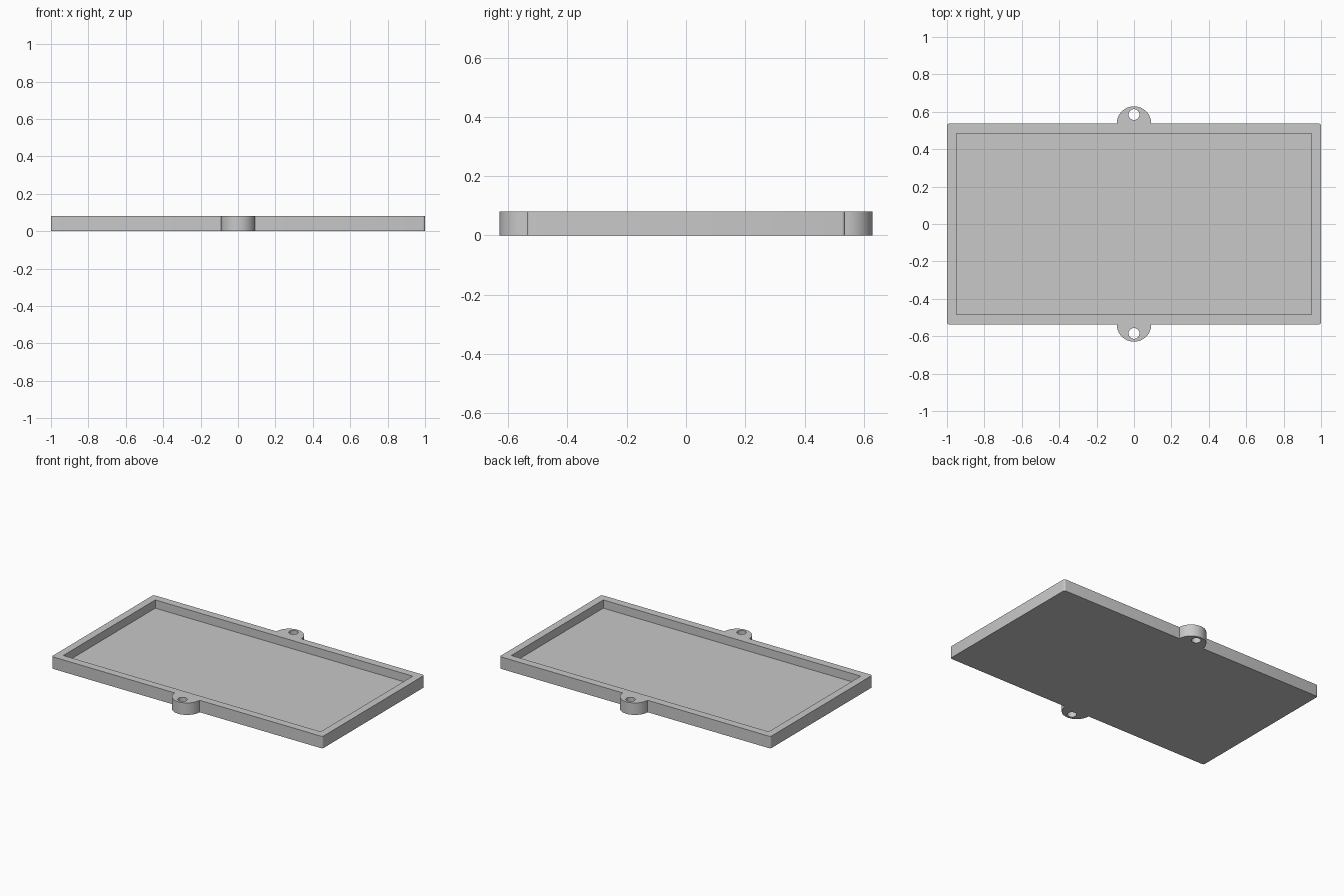
import bpy
from math import cos, sin, radians

if "Cube" in bpy.data.objects:
    bpy.data.objects.remove(bpy.data.objects["Cube"], do_unlink=True)

HALF_X, HALF_Y, HEIGHT = 1.0, 0.537, 0.08
POCKET_X, POCKET_Y, FLOOR = 0.95, 0.485, 0.025
CORNER, TAB_R = 0.012, 0.092
HOLE_Y, HOLE_R = 0.585, 0.029

grey = bpy.data.materials.new("plain_grey")
grey.use_nodes = True
grey.diffuse_color = (0.58, 0.58, 0.58, 1)
grey.node_tree.nodes["Principled BSDF"].inputs["Base Color"].default_value = (0.58, 0.58, 0.58, 1)


def arc(cx, cy, r, start, end, steps):
    angles = [radians(start + (end - start) * i / steps) for i in range(steps + 1)]
    return [(cx + r * cos(a), cy + r * sin(a)) for a in angles]


def add_loop(curve, points):
    spline = curve.splines.new("POLY")
    spline.points.add(len(points) - 1)
    for p, (x, y) in zip(spline.points, points):
        p.co = (x, y, 0, 1)
    spline.use_cyclic_u = True


# Outline: front half with rounded corners and mounting tab, turned for the back
cx, cy = HALF_X - CORNER, HALF_Y - CORNER
half = (arc(-cx, -cy, CORNER, 180, 270, 4)
        + arc(0, -HALF_Y, TAB_R, 180, 360, 32)
        + arc(cx, -cy, CORNER, 270, 360, 4))
curve = bpy.data.curves.new("tray_outline", "CURVE")
curve.dimensions = "2D"
curve.fill_mode = "BOTH"
curve.extrude = HEIGHT / 2
add_loop(curve, half + [(-x, -y) for x, y in half])

# Screw holes through the tabs
for side in (-1, 1):
    add_loop(curve, arc(0, side * HOLE_Y, HOLE_R, 0, 360, 32)[:-1])

# Solid tray from the extruded outline
outline = bpy.data.objects.new("tray_outline", curve)
bpy.context.collection.objects.link(outline)
mesh = bpy.data.meshes.new_from_object(outline.evaluated_get(bpy.context.evaluated_depsgraph_get()))
bpy.data.objects.remove(outline, do_unlink=True)
tray = bpy.data.objects.new("tray", mesh)
bpy.context.collection.objects.link(tray)
tray.location.z = HEIGHT / 2
mesh.materials.clear()
mesh.materials.append(grey)

# Weld the caps to the sides
bpy.context.view_layer.objects.active = tray
tray.select_set(True)
weld = tray.modifiers.new("weld", "WELD")
weld.merge_threshold = 0.0001
bpy.ops.object.modifier_apply(modifier=weld.name)

# Recessed pocket in the top
bpy.ops.mesh.primitive_cube_add(size=2, location=(0, 0, FLOOR + HEIGHT))
cutter = bpy.context.object
cutter.name = "pocket_cutter"
cutter.scale = (POCKET_X, POCKET_Y, HEIGHT)
cutter.hide_render = True
cutter.data.materials.append(grey)
bpy.context.view_layer.update()
bpy.ops.object.select_all(action="DESELECT")
tray.select_set(True)
bpy.context.view_layer.objects.active = tray
cut = tray.modifiers.new("pocket", "BOOLEAN")
cut.operation = "DIFFERENCE"
cut.solver = "EXACT"
cut.object = cutter
bpy.ops.object.modifier_apply(modifier=cut.name)
bpy.data.objects.remove(cutter, do_unlink=True)

bpy.ops.object.shade_smooth_by_angle(angle=radians(30))
